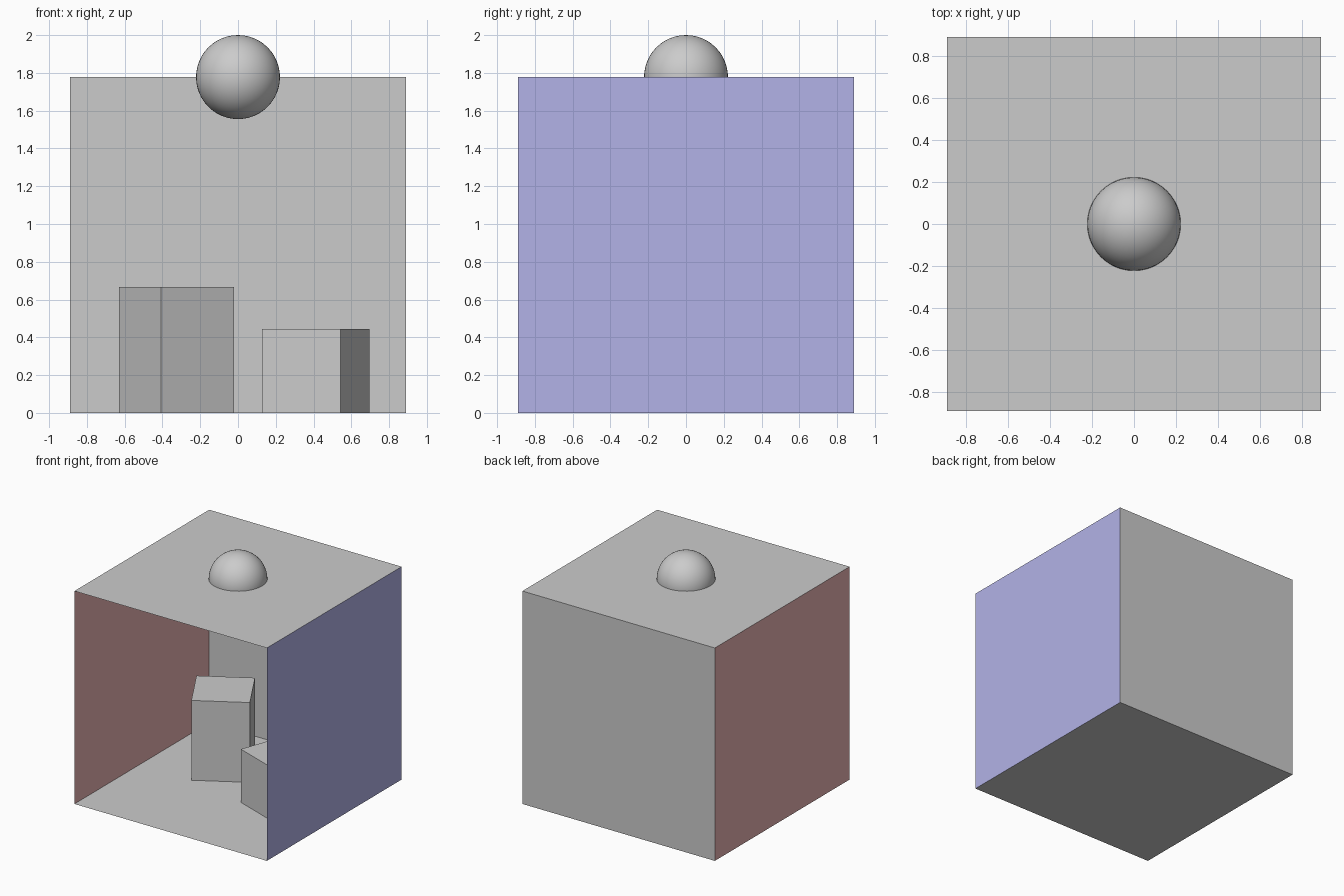
import bpy
from math import radians

if "Cube" in bpy.data.objects:
    bpy.data.objects.remove(bpy.data.objects["Cube"])

U = 2 / 9            # the room is 8 units wide, the ball adds 1 unit on top
H = 4 * U            # half the room size


def paint(obj, name, color):
    mat = bpy.data.materials.new(name)
    mat.diffuse_color = color
    mat.use_nodes = True
    mat.node_tree.nodes["Principled BSDF"].inputs["Base Color"].default_value = mat.diffuse_color
    obj.data.materials.append(mat)


def wall(name, loc, rot, color=None):
    bpy.ops.mesh.primitive_plane_add(size=2 * H, location=loc,
                                     rotation=[radians(a) for a in rot])
    obj = bpy.context.object
    obj.name = name
    if color:
        paint(obj, name + "_paint", color)


def block(name, x, y, height, angle):
    bpy.ops.mesh.primitive_cube_add(size=1, location=(x, y, height / 2),
                                    rotation=(0, 0, radians(angle)))
    obj = bpy.context.object
    obj.name = name
    obj.scale = (2 * U, 2 * U, height)


# Room: thin walls facing inwards, open at the front
wall("floor", (0, 0, 0), (0, 0, 0))
wall("ceiling", (0, 0, 2 * H), (180, 0, 0))
wall("back_wall", (0, H, H), (90, 0, 0))
wall("left_wall", (-H, 0, H), (0, 90, 0), (0.8, 0.45, 0.45, 1))
wall("right_wall", (H, 0, H), (0, -90, 0), (0.45, 0.45, 0.8, 1))

# Two turned blocks standing on the floor
block("tall_block", -0.326, 0.27, 3 * U, 30)
block("short_block", 0.411, -0.01, 2 * U, -20)

# Ball lamp set halfway through the ceiling
bpy.ops.mesh.primitive_uv_sphere_add(segments=48, ring_count=24, radius=U,
                                     location=(0, 0, 2 * H))
bpy.context.object.name = "ceiling_ball"
bpy.ops.object.shade_smooth()
